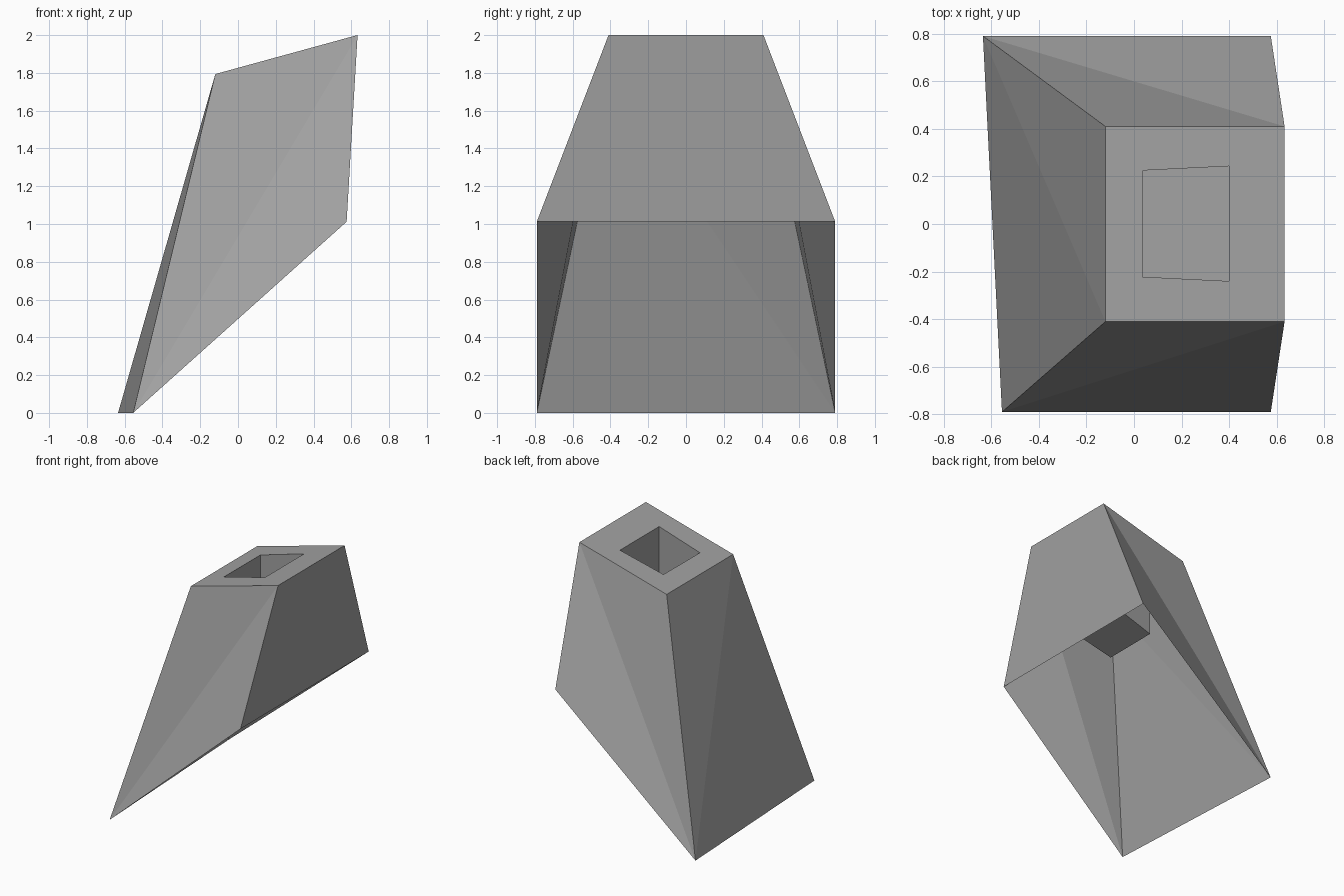
import bpy
import bmesh

cube = bpy.data.objects.get("Cube")
if cube:
    bpy.data.objects.remove(cube, do_unlink=True)

grey = bpy.data.materials.new("plain_grey")
grey.use_nodes = True
colour = (0.36, 0.36, 0.36, 1)
grey.diffuse_color = colour
grey.node_tree.nodes["Principled BSDF"].inputs["Base Color"].default_value = colour


def top_z(x):
    """Height of the sloping top plane."""
    return 1.794 + (x + 0.12) * 0.274


def make_object(name, bm):
    mesh = bpy.data.meshes.new(name)
    bm.to_mesh(mesh)
    bm.free()
    mesh.materials.append(grey)
    obj = bpy.data.objects.new(name, mesh)
    bpy.context.collection.objects.link(obj)
    return obj


def ring(bm, points):
    return [bm.verts.new(p) for p in points]


def bridge(bm, lower, upper, split=False):
    """Join two four-point rings; split folds twisted walls from the low corner."""
    for i in range(4):
        j = (i + 1) % 4
        a, b, c, d = lower[i], lower[j], upper[j], upper[i]
        if not split:
            bm.faces.new((a, b, c, d))
        elif a.co.z <= b.co.z:
            bm.faces.new((a, b, c))
            bm.faces.new((a, c, d))
        else:
            bm.faces.new((a, b, d))
            bm.faces.new((b, c, d))


# Corner rings, counterclockwise from the -x, -y corner
base = [(-0.555, -0.79, 0), (0.575, -0.79, 1.012),
        (0.575, 0.79, 1.012), (-0.635, 0.79, 0)]
rim = [(x, y, top_z(x)) for x, y in
       ((-0.12, -0.41), (0.633, -0.41), (0.633, 0.41), (-0.12, 0.41))]
mouth = [(x, y, top_z(x)) for x, y in
         ((0.035, -0.222), (0.40, -0.24), (0.40, 0.243), (0.037, 0.225))]
depth = 0.63

# Tapered shell, open underneath, with a framed top
bm = bmesh.new()
base_ring, rim_ring, mouth_ring = (ring(bm, p) for p in (base, rim, mouth))
bridge(bm, base_ring, rim_ring, split=True)
bridge(bm, rim_ring, mouth_ring)
make_object("tapered_shell", bm)

# Straight-sided pocket hanging below the opening
bm = bmesh.new()
mouth_ring = ring(bm, mouth)
floor_ring = ring(bm, [(x, y, z - depth) for x, y, z in mouth])
bridge(bm, mouth_ring, floor_ring)
bm.faces.new(floor_ring)
make_object("top_pocket", bm)
